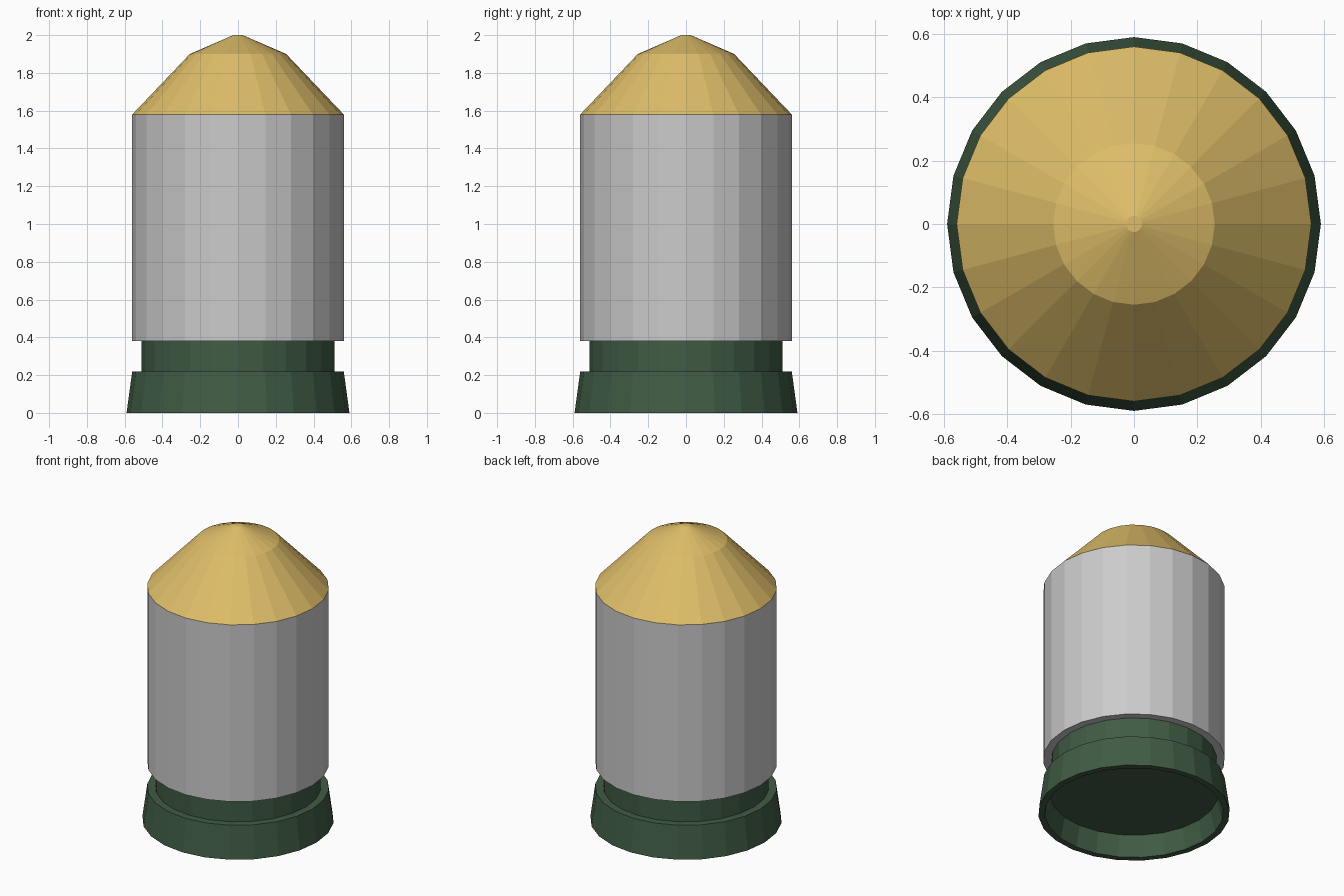
import bpy, bmesh
from math import cos, sin, tau

if "Cube" in bpy.data.objects:
    bpy.data.objects.remove(bpy.data.objects["Cube"])

SIDES = 24


def material(name, rgb):
    m = bpy.data.materials.new(name)
    m.diffuse_color = (*rgb, 1)
    m.use_nodes = True
    m.node_tree.nodes["Principled BSDF"].inputs["Base Color"].default_value = m.diffuse_color
    return m


def lathe(name, profile, cap_start=False, cap_end=False, mat=None):
    """Revolve (radius, z) points around z into a flat-shaded faceted shell."""
    bm = bmesh.new()
    rings = [[bm.verts.new((r * cos(tau * i / SIDES), r * sin(tau * i / SIDES), z))
              for i in range(SIDES)] for r, z in profile]
    for a, b in zip(rings, rings[1:]):
        for i in range(SIDES):
            j = (i + 1) % SIDES
            bm.faces.new((a[i], a[j], b[j], b[i]))
    if cap_start:
        bm.faces.new(rings[0][::-1])
    if cap_end:
        bm.faces.new(rings[-1])
    mesh = bpy.data.meshes.new(name)
    bm.to_mesh(mesh)
    bm.free()
    ob = bpy.data.objects.new(name, mesh)
    bpy.context.collection.objects.link(ob)
    if mat:
        mesh.materials.append(mat)
    return ob


green = material("dark_green", (0.051, 0.107, 0.058))
gold = material("gold", (0.73, 0.51, 0.14))

# Flared base with a recessed underside and a narrow neck
lathe("base", [(0.52, 0.14), (0.55, 0), (0.59, 0), (0.56, 0.22),
               (0.51, 0.22), (0.51, 0.38)], cap_start=True, mat=green)

# Straight cylindrical body
lathe("body", [(0.56, 0.38), (0.56, 1.58)], cap_start=True)

# Two-stage conical nose with a tiny flat tip
lathe("nose", [(0.56, 1.58), (0.255, 1.9), (0.025, 2.0)], cap_end=True, mat=gold)
